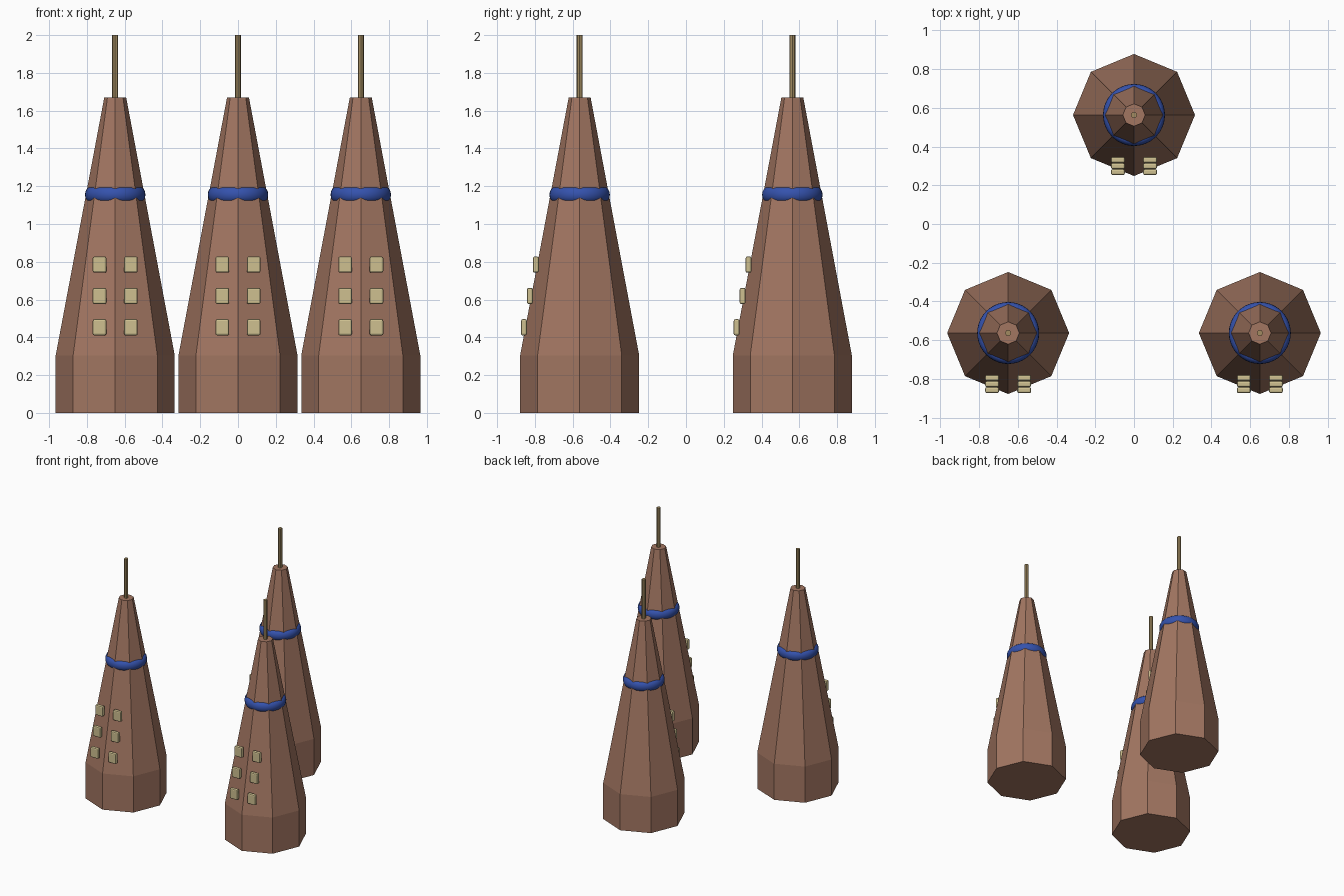
import bpy, bmesh
from math import cos, sin, pi, tau

cube = bpy.data.objects.get("Cube")
if cube:
    bpy.data.objects.remove(cube, do_unlink=True)


def material(name, rgb):
    m = bpy.data.materials.new(name)
    m.use_nodes = True
    m.diffuse_color = (*rgb, 1)
    m.node_tree.nodes["Principled BSDF"].inputs["Base Color"].default_value = (*rgb, 1)
    return m


BROWN = material("brown_wall", (0.36, 0.18, 0.12))
BLUE = material("blue_band", (0.035, 0.085, 0.42))
CREAM = material("cream_window", (0.62, 0.53, 0.28))
TAN = material("tan_mast", (0.36, 0.26, 0.12))


def make_object(name, bm, mat, location, smooth=False):
    bmesh.ops.recalc_face_normals(bm, faces=bm.faces)
    mesh = bpy.data.meshes.new(name)
    bm.to_mesh(mesh)
    bm.free()
    mesh.materials.append(mat)
    for p in mesh.polygons:
        p.use_smooth = smooth
    ob = bpy.data.objects.new(name, mesh)
    ob.location = location
    bpy.context.collection.objects.link(ob)
    return ob


def lathe(name, profile, sides, mat, location, closed=False, smooth=False):
    """Spin (radius, z) points about z; a closed profile makes a ring, an open one is capped."""
    bm = bmesh.new()
    rings = [[bm.verts.new((r * cos(tau * i / sides), r * sin(tau * i / sides), z))
              for i in range(sides)] for r, z in profile]
    pairs = list(zip(rings, rings[1:]))
    if closed:
        pairs.append((rings[-1], rings[0]))
    else:
        bm.faces.new(rings[0])
        bm.faces.new(rings[-1])
    for a, b in pairs:
        for i in range(sides):
            j = (i + 1) % sides
            bm.faces.new((a[i], a[j], b[j], b[i]))
    return make_object(name, bm, mat, location, smooth)


def window(name, location):
    bm = bmesh.new()
    bmesh.ops.create_cube(bm, size=1)
    bmesh.ops.scale(bm, vec=(0.072, 0.031, 0.086), verts=bm.verts)
    ob = make_object(name, bm, CREAM, location)
    bevel = ob.modifiers.new("soft_edges", 'BEVEL')
    bevel.width = 0.009
    bevel.segments = 2


BODY = [(0.315, 0), (0.315, 0.305), (0.058, 1.67)]
MAST = [(0.016, 1.65), (0.016, 2.0)]
# Band cross-section: an ellipse, taller than it is deep
BAND = [(0.13 + 0.03 * cos(tau * i / 16), 1.155 + 0.041 * sin(tau * i / 16))
        for i in range(16)]

TOWERS = {"left": (0.65, -0.563), "right": (-0.65, -0.563), "back": (0, 0.563)}

for label, (x, y) in TOWERS.items():
    base = (x, y, 0)
    lathe(label + "_tower_body", BODY, 8, BROWN, base)
    lathe(label + "_tower_mast", MAST, 8, TAN, base)
    lathe(label + "_tower_band", BAND, 40, BLUE, base, closed=True, smooth=True)
    # Three rows of paired windows stepping back up the slope
    for row in range(3):
        for side, sx in (("left", 1), ("right", -1)):
            window(f"{label}_tower_window_{side}_{row + 1}",
                   (x + sx * 0.083, y - 0.295 + 0.0315 * row, 0.453 + 0.166 * row))
